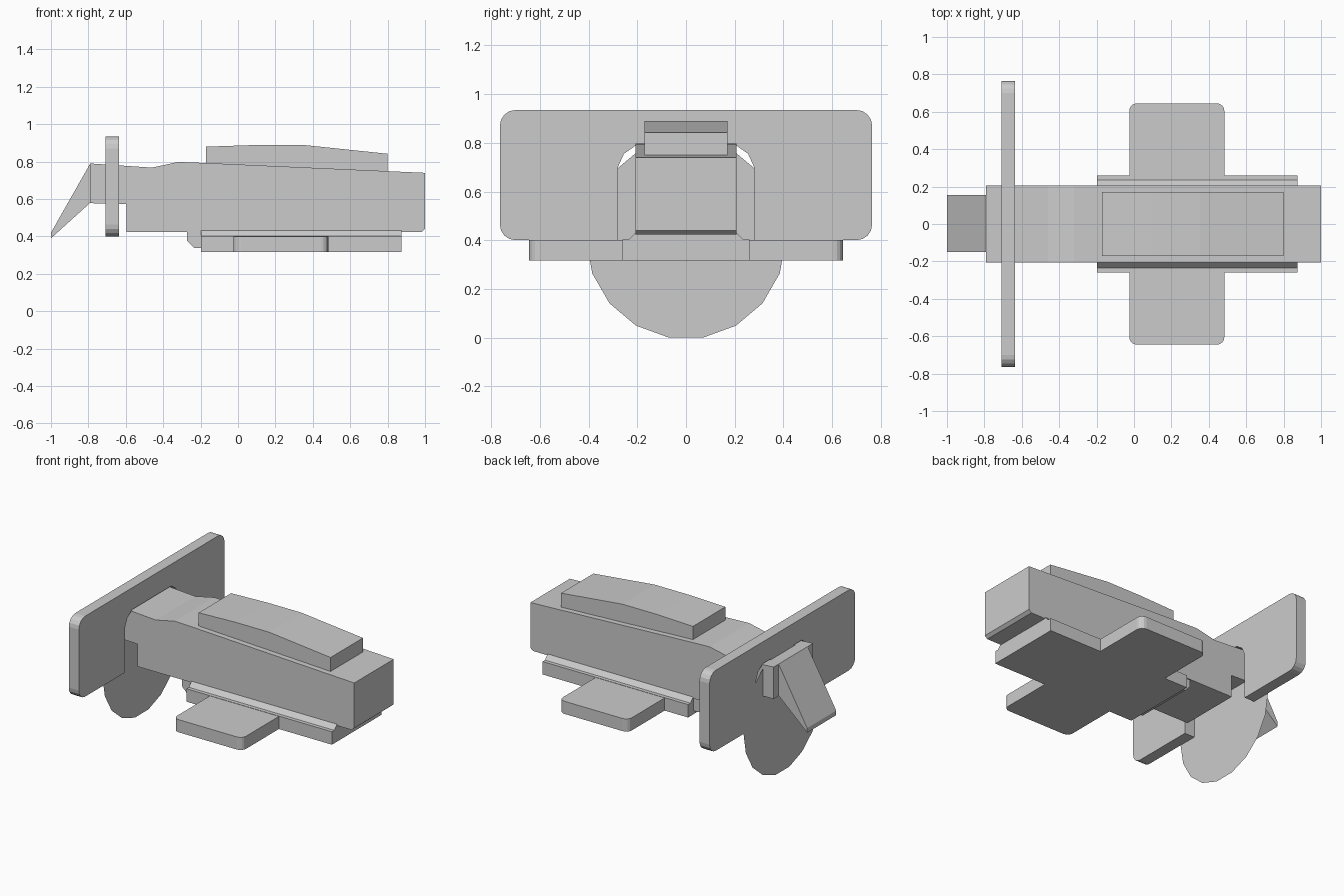
import bpy, bmesh
from math import sin, cos, pi, radians

if "Cube" in bpy.data.objects:
    bpy.data.objects.remove(bpy.data.objects["Cube"])


def prism(name, pts, axis, lo, hi):
    """Extrude a 2D profile along an axis: x -> (y,z), y -> (x,z), z -> (x,y)."""
    def place(p, d):
        a, b = p
        return {'x': (d, a, b), 'y': (a, d, b), 'z': (a, b, d)}[axis]
    bm = bmesh.new()
    face = bm.faces.new([bm.verts.new(place(p, lo)) for p in pts])
    if hi != lo:
        ext = bmesh.ops.extrude_face_region(bm, geom=[face], use_keep_orig=True)
        shift = place((0, 0), hi - lo)
        verts = [g for g in ext['geom'] if isinstance(g, bmesh.types.BMVert)]
        bmesh.ops.translate(bm, vec=shift, verts=verts)
        bmesh.ops.recalc_face_normals(bm, faces=bm.faces[:])
    mesh = bpy.data.meshes.new(name)
    bm.to_mesh(mesh)
    bm.free()
    obj = bpy.data.objects.new(name, mesh)
    bpy.context.collection.objects.link(obj)
    return obj


def corner(cx, cy, r, start, n=4):
    """Counter-clockwise quarter arc."""
    return [(cx + r * cos(radians(start + 90 * i / n)),
             cy + r * sin(radians(start + 90 * i / n))) for i in range(n + 1)]


def mirrored(half):
    """Close a symmetric profile from its positive half."""
    return half + [(-a, b) for a, b in reversed(half)]


# Main body
prism("main_body", [(-0.79, 0.578), (-0.595, 0.572), (-0.595, 0.423), (0.98, 0.423),
                    (1.0, 0.44), (1.0, 0.74), (-0.18, 0.793), (-0.32, 0.798),
                    (-0.46, 0.768), (-0.79, 0.79)], 'y', -0.207, 0.207)

# Raised block on top
prism("top_cover", [(-0.17, 0.77), (0.8, 0.73), (0.8, 0.842), (0.35, 0.889),
                    (0.1, 0.889), (-0.17, 0.88)], 'y', -0.17, 0.17)

# Slanted flap at the rear
prism("rear_flap", [(-0.79, 0.79), (-1.0, 0.42), (-1.0, 0.39), (-0.79, 0.58)],
      'y', -0.15, 0.155)

# Upright shield with an arched opening around the body
prism("shield_plate", mirrored([(0.205, 0.79), (0.255, 0.755), (0.28, 0.70), (0.28, 0.40)]
      + corner(0.70, 0.465, 0.065, 270) + corner(0.70, 0.87, 0.065, 0)),
      'x', -0.709, -0.635)

# Thin disc behind the shield
prism("backing_disc", [(0.41 * cos(2 * pi * i / 18), 0.41 + 0.41 * sin(2 * pi * i / 18))
                       for i in range(18)], 'x', -0.71, -0.71)
disc = bpy.data.objects["backing_disc"]
low = min(v.co.z for v in disc.data.vertices)
for v in disc.data.vertices:
    v.co.z -= low

# Rail under the body with sloped shoulders
prism("base_rail", mirrored([(0.207, 0.432), (0.235, 0.402), (0.26, 0.402), (0.26, 0.316)]),
      'x', -0.197, 0.873)

# Rounded cross wing
x0, x1, y1, r = -0.025, 0.483, 0.645, 0.04
prism("cross_wing", corner(x1 - r, y1 - r, r, 0) + corner(x0 + r, y1 - r, r, 90)
      + corner(x0 + r, r - y1, r, 180) + corner(x1 - r, r - y1, r, 270),
      'z', 0.316, 0.40)

# Chamfered stop in front of the rail
prism("rail_stop", [(-0.272, 0.43), (-0.272, 0.375), (-0.235, 0.338), (-0.19, 0.338),
                    (-0.19, 0.43)], 'y', -0.2, 0.2)
